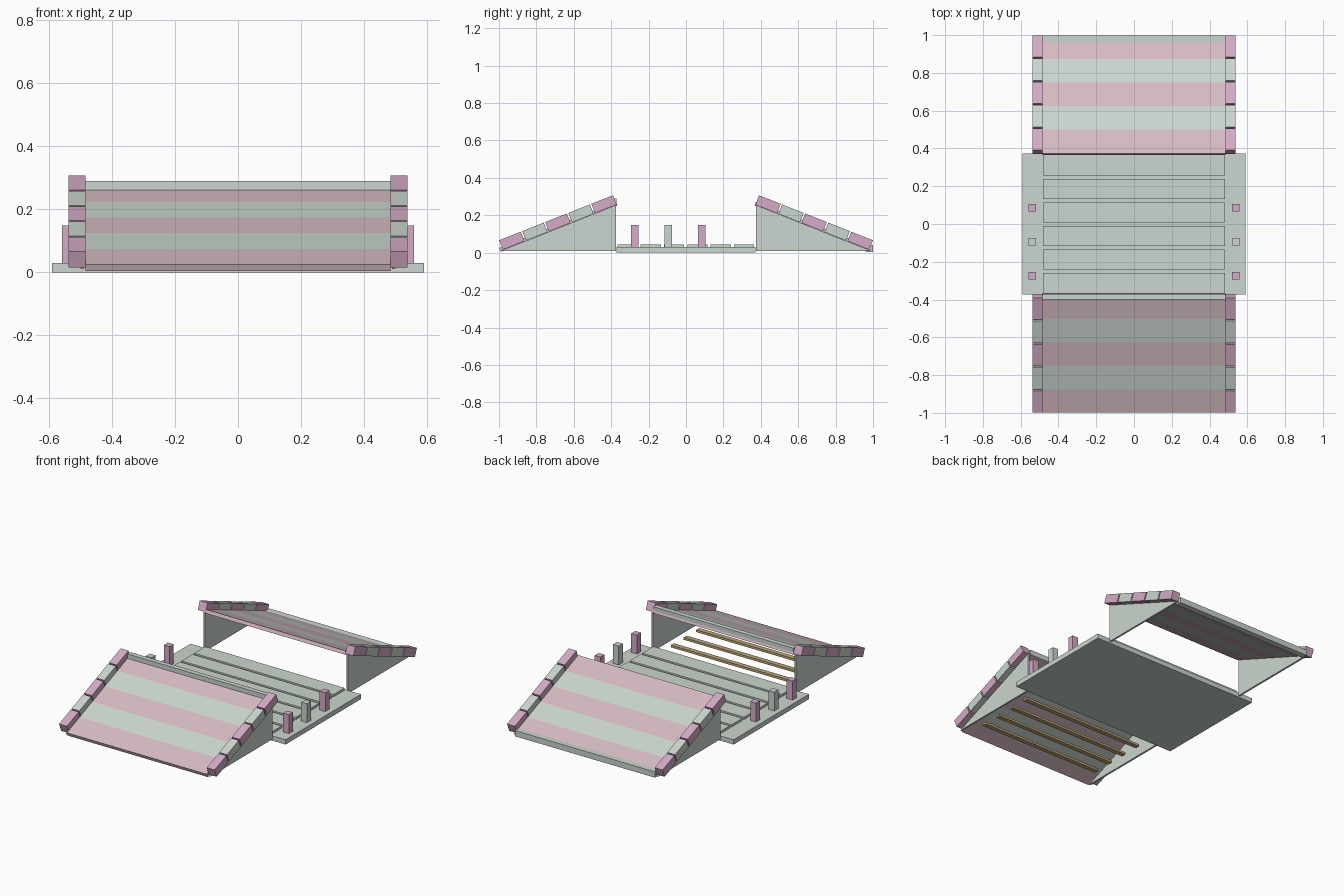
import bpy, bmesh, math
from mathutils import Matrix, Vector

cube = bpy.data.objects.get("Cube")
if cube:
    bpy.data.objects.remove(cube, do_unlink=True)


def material(name, rgb):
    m = bpy.data.materials.new(name)
    m.use_nodes = True
    m.diffuse_color = (*rgb, 1)
    m.node_tree.nodes["Principled BSDF"].inputs["Base Color"].default_value = (*rgb, 1)
    return m


GREY = material("pale_grey", (0.60, 0.67, 0.62))
ROSE = material("dusty_rose", (0.67, 0.50, 0.54))
PINK = material("orchid_pink", (0.66, 0.41, 0.57))
TAN = material("tan", (0.50, 0.40, 0.20))


def finish(name, bm, mat):
    bmesh.ops.recalc_face_normals(bm, faces=bm.faces)
    mesh = bpy.data.meshes.new(name)
    bm.to_mesh(mesh)
    bm.free()
    mesh.materials.append(mat)
    obj = bpy.data.objects.new(name, mesh)
    bpy.context.collection.objects.link(obj)
    return obj


def box(name, centre, size, mat, tilt=0):
    bm = bmesh.new()
    place = (Matrix.Translation(centre) @ Matrix.Rotation(tilt, 4, 'X')
             @ Matrix.Diagonal((*size, 1)))
    bmesh.ops.create_cube(bm, size=1, matrix=place)
    return finish(name, bm, mat)


def side_wall(name, x, profile, mat, thick=0.012):
    # Extruded triangle in the y-z plane
    bm = bmesh.new()
    face = bm.faces.new([bm.verts.new((x - thick / 2, y, z)) for y, z in profile])
    out = bmesh.ops.extrude_face_region(bm, geom=[face])
    moved = [v for v in out["geom"] if isinstance(v, bmesh.types.BMVert)]
    bmesh.ops.translate(bm, verts=moved, vec=(thick, 0, 0))
    return finish(name, bm, mat)


# Base deck with raised slats
box("base_deck", (0, 0, 0.015), (1.18, 0.745, 0.03), GREY)
for i in range(6):
    box(f"deck_slat_{i}", (0, 0.31 - i * 0.1245, 0.036), (0.965, 0.108, 0.016), GREY)

# Marker posts along both sides of the deck
for side, x in (("left", 0.538), ("right", -0.538)):
    for i, y in enumerate((-0.275, -0.095, 0.085)):
        box(f"{side}_post_{i}", (x, y, 0.088), (0.04, 0.04, 0.12), (PINK, GREY)[i % 2])

# Two facing ramps: striped planks, kerb blocks and triangular walls
SLOPE = math.atan(0.395)
PITCH = 0.125 / math.cos(SLOPE)
THICK = 0.022
for end, s in (("front", 1), ("back", -1)):
    tilt = s * SLOPE
    along = Vector((0, s * math.cos(SLOPE), math.sin(SLOPE)))
    normal = Vector((0, -s * math.sin(SLOPE), math.cos(SLOPE)))
    middle = Vector((0, -s * 0.6865, 0.149))
    kerb_middle = Vector((0, -s * 0.685, 0.1615))
    for i in range(5):
        step = along * ((i - 2) * PITCH)
        box(f"{end}_ramp_plank_{i}", middle + step - normal * THICK / 2,
            (0.968, PITCH, THICK), (ROSE, GREY)[i % 2], tilt)
        for side, x in (("left", 0.511), ("right", -0.511)):
            kerb_step = along * ((i - 2) * 0.1325)
            box(f"{end}_{side}_kerb_{i}", kerb_middle + kerb_step + Vector((x, 0, 0)),
                (0.054, 0.124, 0.054), (PINK, GREY)[i % 2], tilt)
    for side, x in (("left", 0.494), ("right", -0.494)):
        side_wall(f"{end}_{side}_wall", x,
                  [(-s * 0.99, 0.01), (-s * 0.373, 0.01), (-s * 0.373, 0.255)], GREY)

# Lip bars across the ramps
box("front_ramp_top_lip", (0, -0.386, 0.272), (0.968, 0.03, 0.036), GREY)
box("back_ramp_foot_lip", (0, 0.98, 0.022), (0.968, 0.038, 0.036), GREY)

# Support ribs lying under the front ramp
for i in range(4):
    box(f"front_rib_{i}", (0, -0.48 - i * 0.125, 0.022), (0.86, 0.03, 0.014), TAN)
